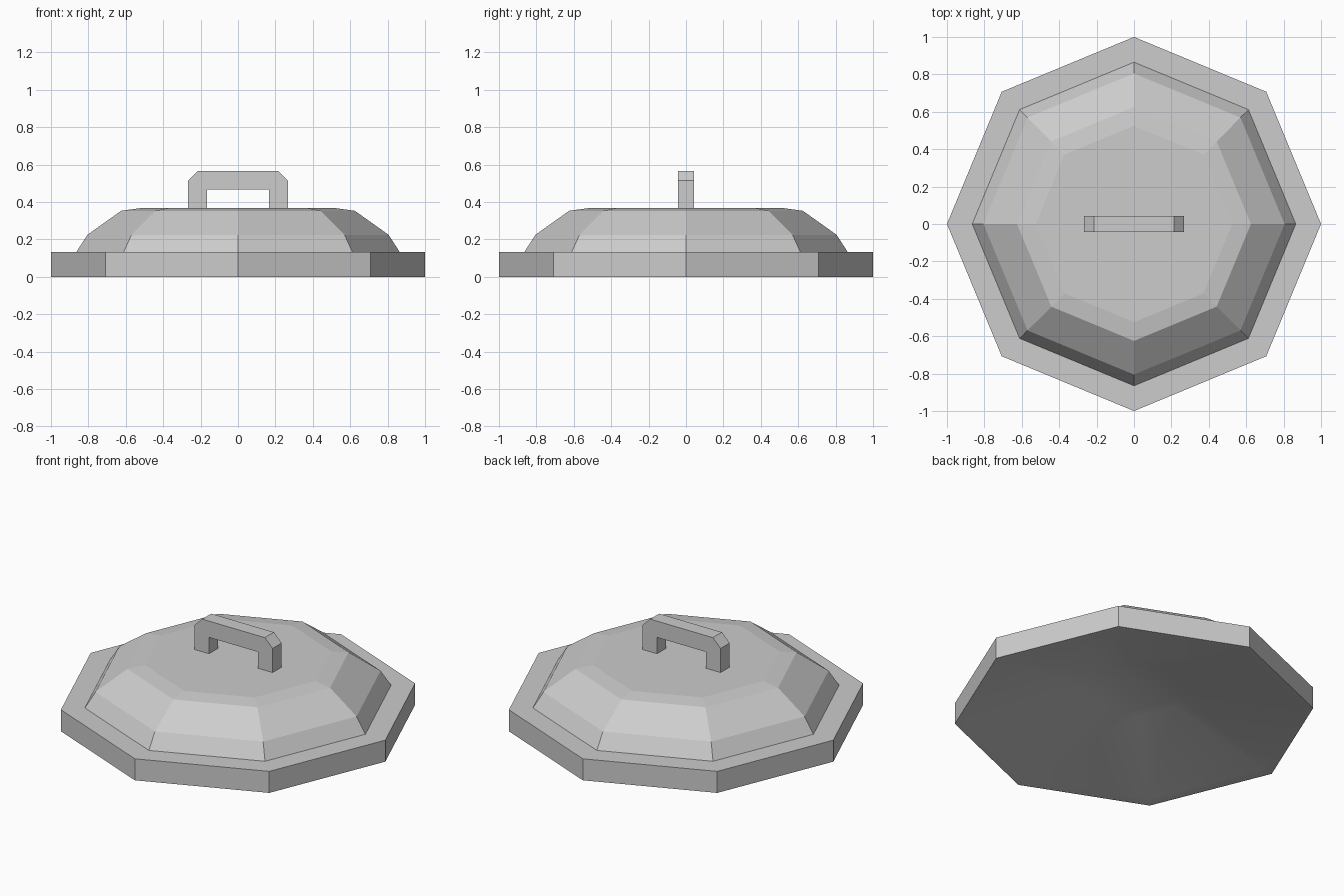
import bpy, bmesh
from math import cos, sin, pi

cube = bpy.data.objects.get("Cube")
if cube:
    bpy.data.objects.remove(cube, do_unlink=True)

SIDES = 8

# One plain grey for the whole lid
grey = bpy.data.materials.new("plain grey")
grey.use_nodes = True
grey.diffuse_color = (0.605, 0.605, 0.605, 1)
grey.node_tree.nodes["Principled BSDF"].inputs["Base Color"].default_value = grey.diffuse_color


def finish(name, bm):
    bmesh.ops.recalc_face_normals(bm, faces=bm.faces[:])
    mesh = bpy.data.meshes.new(name)
    bm.to_mesh(mesh)
    bm.free()
    mesh.materials.append(grey)
    obj = bpy.data.objects.new(name, mesh)
    bpy.context.collection.objects.link(obj)
    return obj


def lathe(name, underside, outside, hollow_z):
    """Turn (radius, z) points into an eight-sided solid with a smooth dished underside."""
    bm = bmesh.new()
    rings = [[bm.verts.new((r * cos(2 * pi * i / SIDES), r * sin(2 * pi * i / SIDES), z))
              for i in range(SIDES)] for r, z in underside + outside]
    for level, (low, high) in enumerate(zip(rings, rings[1:])):
        for i in range(SIDES):
            j = (i + 1) % SIDES
            face = bm.faces.new((low[i], low[j], high[j], high[i]))
            face.smooth = level < len(underside) - 1
    bm.faces.new(rings[-1])
    centre = bm.verts.new((0, 0, hollow_z))
    for i in range(SIDES):
        face = bm.faces.new((centre, rings[0][(i + 1) % SIDES], rings[0][i]))
        face.smooth = True
    # Keep the bottom edge of the rim crisp
    for edge in bm.edges:
        if edge.is_manifold and edge.link_faces[0].smooth != edge.link_faces[1].smooth:
            edge.smooth = False
    return finish(name, bm)


def extrude_outline(name, outline, depth):
    """Extrude an x-z outline evenly about y = 0."""
    bm = bmesh.new()
    face = bm.faces.new([bm.verts.new((x, -depth / 2, z)) for x, z in outline])
    moved = bmesh.ops.extrude_face_region(bm, geom=[face])["geom"]
    verts = [v for v in moved if isinstance(v, bmesh.types.BMVert)]
    bmesh.ops.translate(bm, verts=verts, vec=(0, depth, 0))
    return finish(name, bm)


# Lid: dished underside, upright rim, flat ledge and stepped dome
lathe("lid",
      [(0.3, 0.175), (0.94, 0.008), (1, 0)],
      [(1, 0.132), (0.865, 0.132), (0.805, 0.225), (0.625, 0.353), (0.525, 0.367)],
      0.2)

# Handle: arch with chamfered outer corners, mirrored about x = 0
half = [(0.166, 0.36), (0.266, 0.36), (0.266, 0.515), (0.213, 0.567)]
inner = (0.166, 0.467)
outline = [inner] + half + [(-x, z) for x, z in reversed(half)] + [(-inner[0], inner[1])]
extrude_outline("handle", outline, 0.088)
